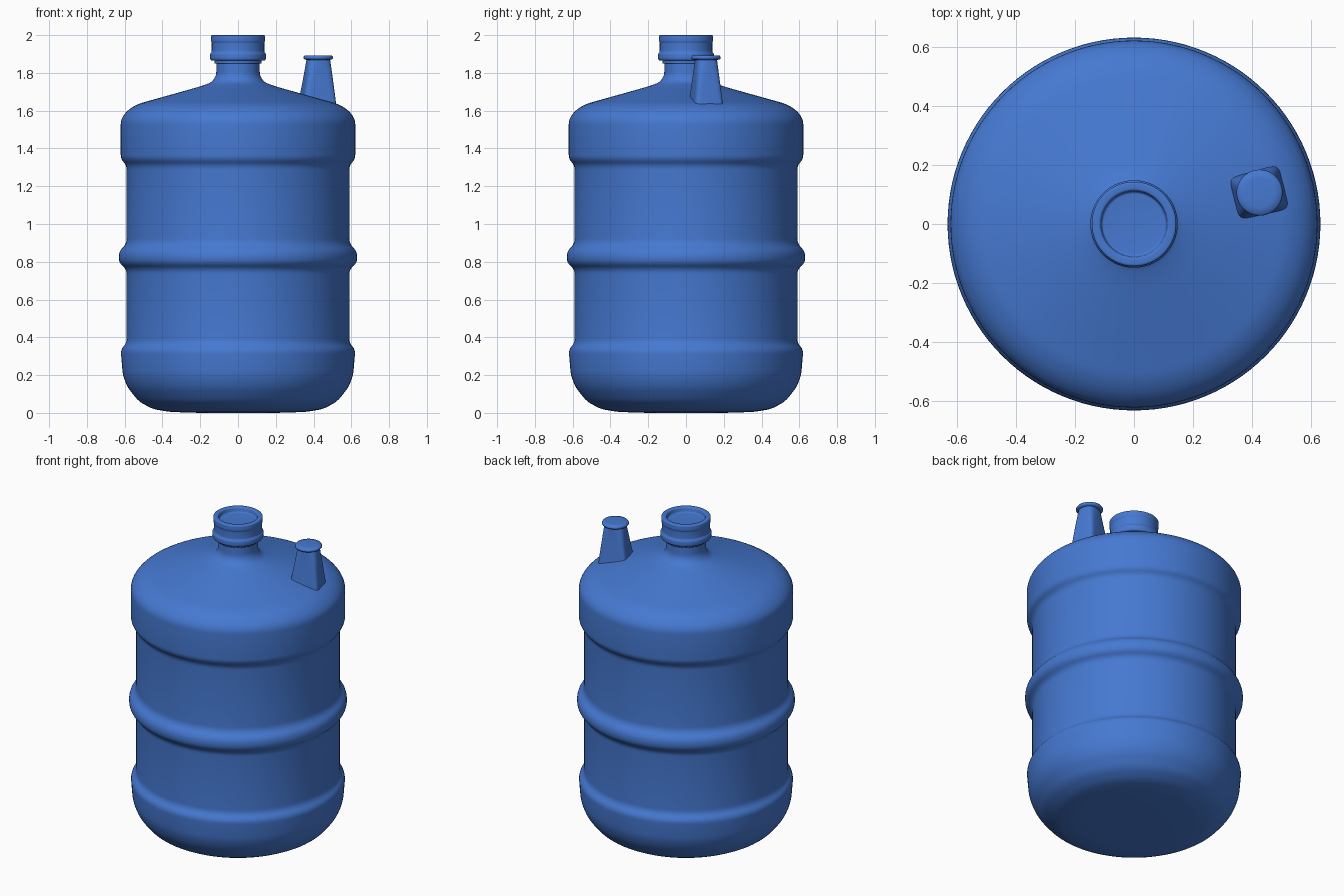
import bpy, bmesh, math
from mathutils import Vector, Matrix

cube = bpy.data.objects.get("Cube")
if cube:
    bpy.data.objects.remove(cube, do_unlink=True)

BLUE = (0.06, 0.19, 0.64, 1.0)
blue = bpy.data.materials.new("blue_plastic")
blue.use_nodes = True
blue.diffuse_color = BLUE
shader = next(n for n in blue.node_tree.nodes if n.type == "BSDF_PRINCIPLED")
shader.inputs["Base Color"].default_value = BLUE


def finish(name, bm, angle):
    bmesh.ops.remove_doubles(bm, verts=bm.verts, dist=1e-5)
    bmesh.ops.recalc_face_normals(bm, faces=bm.faces)
    mesh = bpy.data.meshes.new(name)
    bm.to_mesh(mesh)
    bm.free()
    mesh.materials.append(blue)
    obj = bpy.data.objects.new(name, mesh)
    bpy.context.collection.objects.link(obj)
    bpy.ops.object.select_all(action="DESELECT")
    obj.select_set(True)
    bpy.context.view_layer.objects.active = obj
    bpy.ops.object.shade_smooth_by_angle(angle=math.radians(angle))
    return obj


def rounded(points, radius, steps=4):
    """Round every inner corner of an open profile."""
    pts = [Vector(p) for p in points]
    out = [pts[0]]
    for a, b, c in zip(pts, pts[1:], pts[2:]):
        cut = min(radius, (a - b).length * 0.48, (c - b).length * 0.48)
        p, q = b + (a - b).normalized() * cut, b + (c - b).normalized() * cut
        for i in range(steps + 1):
            t = i / steps
            out.append(p * (1 - t) ** 2 + b * 2 * t * (1 - t) + q * t ** 2)
    return out + [pts[-1]]


def loft(bm, rings):
    """Skin closed rings of equal length and cap both ends."""
    loops = [[bm.verts.new(p) for p in ring] for ring in rings]
    n = len(loops[0])
    for low, high in zip(loops, loops[1:]):
        for i in range(n):
            j = (i + 1) % n
            bm.faces.new((low[i], low[j], high[j], high[i]))
    bm.faces.new(loops[0][::-1])
    bm.faces.new(loops[-1])


def lathe(name, profile, radius, angle=40, segments=112):
    turns = [2 * math.pi * i / segments for i in range(segments)]
    bm = bmesh.new()
    loft(bm, [[(r * math.cos(t), r * math.sin(t), z) for t in turns]
              for r, z in rounded(profile, radius)])
    return finish(name, bm, angle)


# Bottle body: rounded base, three raised bands, sloping shoulder and neck
lathe("bottle_body", [
    (0.2, 0.0), (0.36, 0.005), (0.45, 0.02), (0.525, 0.06), (0.585, 0.135),
    (0.61, 0.2), (0.621, 0.335), (0.59, 0.37),
    (0.59, 0.76), (0.631, 0.795), (0.631, 0.855), (0.59, 0.895),
    (0.59, 1.31), (0.621, 1.345), (0.621, 1.555), (0.585, 1.602),
    (0.53, 1.636), (0.45, 1.658), (0.2, 1.728), (0.14, 1.75),
    (0.115, 1.785), (0.115, 1.88)], 0.03)

# Thin collar under the cap
lathe("neck_collar", [(0.1, 1.848), (0.124, 1.85), (0.124, 1.875), (0.1, 1.877)], 0.003)

# Screw cap with a lower lip and a recessed top
lathe("screw_cap", [
    (0.1, 1.865), (0.142, 1.865), (0.148, 1.875), (0.148, 1.9), (0.139, 1.912),
    (0.139, 1.96), (0.143, 1.968), (0.143, 2.0), (0.113, 2.0), (0.109, 1.97),
    (0.02, 1.97)], 0.008)

# Vent spout: squared foot blending to a round tip, leaning slightly outward
SIDES = 48
place = Matrix.Rotation(math.radians(14), 4, "Z")


def spout_ring(centre, half_u, half_v, z, power):
    ring = []
    for i in range(SIDES):
        t = 2 * math.pi * i / SIDES
        c, s = math.cos(t), math.sin(t)
        u = math.copysign(abs(c) ** (2 / power), c) * half_u
        v = math.copysign(abs(s) ** (2 / power), s) * half_v
        ring.append(place @ Vector((centre + u, v, z)))
    return ring


bm = bmesh.new()
loft(bm, [spout_ring(*row) for row in [
    (0.433, 0.092, 0.08, 1.61, 7), (0.433, 0.086, 0.074, 1.67, 7),
    (0.436, 0.074, 0.065, 1.76, 5), (0.438, 0.062, 0.056, 1.86, 3),
    (0.438, 0.061, 0.056, 1.872, 2.4)]])
finish("vent_spout", bm, 35)

# Flat round stopper closing the spout
bm = bmesh.new()
loft(bm, [spout_ring(0.438, r, r, z, 2) for r, z in [
    (0.056, 1.868), (0.072, 1.871), (0.078, 1.877), (0.078, 1.884),
    (0.073, 1.891), (0.05, 1.893)]])
finish("spout_stopper", bm, 50)
